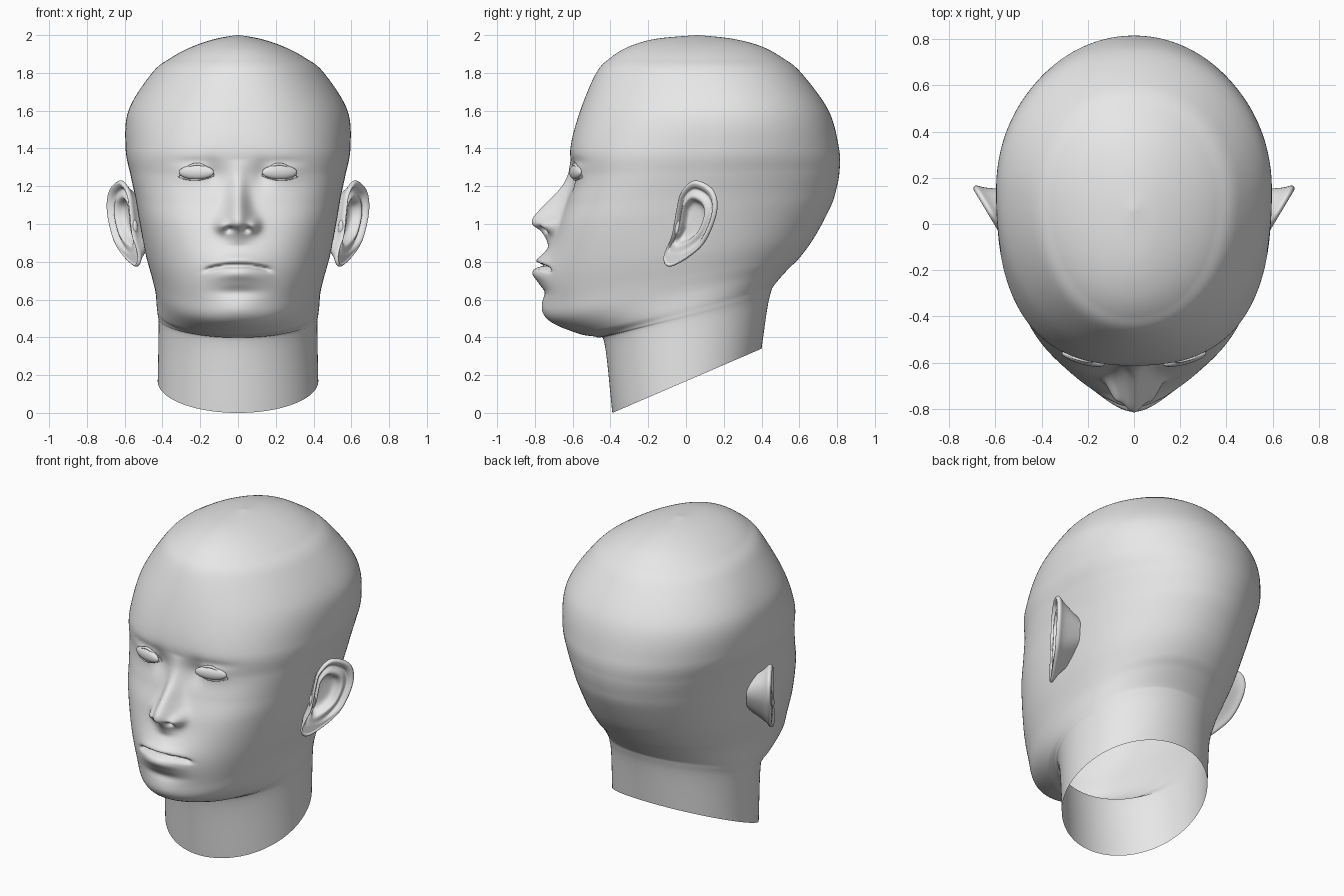
import bpy, bmesh, math
from math import sin, cos, pi, exp
from mathutils import Vector
from mathutils.bvhtree import BVHTree

if "Cube" in bpy.data.objects:
    bpy.data.objects.remove(bpy.data.objects["Cube"])

GREY = (0.8, 0.8, 0.8, 1)
grey = bpy.data.materials.new("plain_grey")
grey.use_nodes = True
grey.diffuse_color = GREY
grey.node_tree.nodes["Principled BSDF"].inputs["Base Color"].default_value = GREY


def blend(keys, position):
    """Smooth curve through keys, each a position followed by its values."""
    position = min(max(position, keys[0][0]), keys[-1][0])
    index = 0
    while index < len(keys) - 2 and position > keys[index + 1][0]:
        index += 1
    start, end = keys[index], keys[index + 1]
    before, after = keys[max(index - 1, 0)], keys[min(index + 2, len(keys) - 1)]
    span = end[0] - start[0]
    s = (position - start[0]) / span
    ease = s * s * (3 - 2 * s)
    values = []
    for k in range(1, len(start)):
        slope_in = (end[k] - before[k]) / (end[0] - before[0]) * span
        slope_out = (after[k] - start[k]) / (after[0] - start[0]) * span
        values.append(start[k] + (end[k] - start[k]) * ease
                      + slope_in * s * (1 - s) ** 2 - slope_out * s * s * (1 - s))
    return values


def numbered(points):
    return [(index, *point) for index, point in enumerate(points)]


def bump(offset, width):
    return exp(-(offset / width) ** 2)


def finish(bm, name):
    """Turn a bmesh into a smooth grey object."""
    bmesh.ops.recalc_face_normals(bm, faces=bm.faces)
    mesh = bpy.data.meshes.new(name)
    bm.to_mesh(mesh)
    mesh.materials.append(grey)
    mesh.polygons.foreach_set("use_smooth", [True] * len(mesh.polygons))
    part = bpy.data.objects.new(name, mesh)
    bpy.context.collection.objects.link(part)
    return part


def skin(rings):
    """Bridge closed rings of points with quads and cap the last one."""
    bm = bmesh.new()
    rows = [[bm.verts.new(point) for point in ring] for ring in rings]
    for low, high in zip(rows, rows[1:]):
        for j in range(len(low)):
            bm.faces.new((low[j - 1], low[j], high[j], high[j - 1]))
    bm.faces.new(rows[-1])
    return bm


# Head and neck rings: front y, front z, back y, back z, half width
RINGS = numbered([
    (-.39, 0, .4, .34, .425), (-.43, .36, .43, .55, .42), (-.47, .4, .45, .64, .425),
    (-.57, .42, .47, .68, .43), (-.72, .49, .54, .76, .437), (-.745, .6, .6, .82, .455),
    (-.735, .76, .68, .93, .49), (-.68, .98, .765, 1.09, .525), (-.63, 1.12, .795, 1.18, .545),
    (-.6, 1.25, .813, 1.28, .57), (-.612, 1.4, .81, 1.4, .595), (-.56, 1.6, .755, 1.6, .58),
    (-.475, 1.8, .61, 1.8, .455), (-.4, 1.88, .51, 1.88, .355), (-.3, 1.94, .4, 1.94, .24),
    (-.16, 1.98, .25, 1.98, .12), (.05, 2, .07, 2, .01)])

# Nose ridge: height, depth
NOSE = [(.88, 0), (.93, .045), (.965, .085), (1, .14), (1.05, .142), (1.2, .05), (1.34, 0)]


def relief(x, z):
    """Forward push of the face at a point."""
    side = abs(x)
    push = blend(NOSE, z)[0] * bump(side, .048 + .03 * bump(z - .98, .1))
    # Nostril wings and nostrils
    push += .045 * bump(side - .085, .032) * bump(z - .992, .035)
    push -= .04 * bump(side - .045, .02) * bump(z - .972, .014)
    # Muzzle, lips and mouth crease
    push += .06 * bump(side, .16) * bump(z - .765, .11)
    drop = z - .782 + .9 * side * side
    fade = 1 / (1 + exp((side - .165) * 100))
    push += .016 * fade * bump(side, .14) * bump(drop - .028, .024)
    push += .018 * fade * bump(side, .12) * bump(drop + .045, .032)
    push -= .045 * fade * bump(drop, .011)
    # Chin and the dip above it
    push += .018 * bump(side, .12) * bump(z - .55, .06)
    push -= .016 * bump(side, .12) * bump(z - .64, .03)
    # Inner eye hollow, lid fold and lid swell
    push -= .022 * bump(side - .13, .05) * bump(z - 1.26, .07)
    push -= .008 * bump(side - .24, .1) * bump(z - 1.33, .025)
    push += .01 * bump(side - .23, .09) * bump(z - 1.275, .05)
    return push


def head_ring(position, segments=200):
    """One tilted ring, packed closer at the face and squarer at the cheeks."""
    front, front_z, back, back_z, width = blend(RINGS, position)
    middle = .16 * bump(front_z - 1.6, .4)
    square = 2 + .7 * bump(front_z - 1.15, .4)
    ring = []
    for j in range(segments):
        turn = 2 * pi * j / segments - pi
        turn -= .6 * sin(turn)
        ahead, aside = cos(turn), sin(turn)
        length, power = (middle - front, square) if ahead > 0 else (back - middle, 2.05)
        reach = (abs(ahead / length) ** power + abs(aside / width) ** power) ** (-1 / power)
        x, y = reach * aside, middle - reach * ahead
        z = front_z + (back_z - front_z) * (y - front) / (back - front)
        if y < -.3 and z > .4:
            y -= relief(x, z)
        ring.append((x, y, z))
    return ring


STEPS = 20
head = skin([head_ring(i / STEPS) for i in range((len(RINGS) - 1) * STEPS + 1)])
finish(head, "head")
surface = BVHTree.FromBMesh(head)


def on_face(x, z):
    return surface.ray_cast(Vector((x, -2, z)), Vector((0, 1, 0)))[0]


def ellipsoid(name, place, size, turn):
    bm = bmesh.new()
    bmesh.ops.create_uvsphere(bm, u_segments=32, v_segments=20, radius=1)
    part = finish(bm, name)
    part.location, part.scale, part.rotation_euler.z = place, size, turn


def lid(name, side, rise, radius):
    """Thin tapered fold lying on the face along an eye edge."""
    data = bpy.data.curves.new(name, 'CURVE')
    data.dimensions = '3D'
    data.bevel_depth, data.bevel_resolution = radius, 3
    data.use_fill_caps = True
    data.materials.append(grey)
    line = data.splines.new('POLY')
    line.points.add(24)
    for k, point in enumerate(line.points):
        s = k / 24
        arch = sin(pi * s)
        spot = on_face(side * (.125 + .19 * s), 1.256 - .008 * s + rise * max(arch, 0) ** .8)
        point.co = (spot.x, spot.y - .006 * arch, spot.z, 1)
        point.radius = .3 + .7 * arch
    line.use_smooth = True
    bpy.context.collection.objects.link(bpy.data.objects.new(name, data))


# Ear outline (y, z) from the top round the back, and cross-section (scale, lift)
OUTLINE = [(.05, 1.23), (.145, 1.18), (.165, 1.07), (.11, .92), (.03, .835),
           (-.08, .775), (-.115, .82), (-.07, .94), (-.045, 1.08), (-.02, 1.17)]
SECTION = numbered([(.45, -.13), (.82, -.035), (1, 0), (.94, .018), (.85, .01),
                    (.77, -.008), (.63, .006), (.54, 0), (.4, -.04), (.02, -.046)])


def ear(name, side):
    count = len(OUTLINE)
    loop = [(k, *OUTLINE[k % count]) for k in range(-2, count + 3)]
    middle_y, middle_z = .015, 1.02
    rings = []
    for step in range((len(SECTION) - 1) * 4 + 1):
        scale, lift = blend(SECTION, step / 4)
        ring = []
        for j in range(80):
            edge_y, edge_z = blend(loop, j * count / 80)
            y = middle_y + (edge_y - middle_y) * scale
            z = middle_z + (edge_z - middle_z) * scale
            # The lobe is plain, without rim or hollow
            lobe = min(max((.92 - z) / .08, 0), 1) if step > 11 else 0
            height = lift + (.008 - lift) * lobe
            x = .585 + .6 * y + .86 * height
            ring.append((side * x, y - .5 * height, z))
        rings.append(ring)
    finish(skin(rings), name)


for side, label in ((1, "left"), (-1, "right")):
    ear(label + "_ear", side)
    ellipsoid(label + "_ear_tragus", (side * .548, -.045, .98), (.018, .022, .042), 0)
    centre = on_face(side * .22, 1.274) + Vector((0, .004, 0))
    ellipsoid(label + "_eye", centre, (.096, .024, .038), side * .27)
    lid(label + "_upper_lid", side, .064, .008)
    lid(label + "_lower_lid", side, -.018, .005)

# Inner mouth pocket, seen through the open neck
angles = [2 * pi * k / 32 for k in range(32)]
pocket = [[(wide * cos(a), y, .77 + tall * sin(a)) for a in angles]
          for y, wide, tall in ((-.66, .15, .04), (-.58, .17, .1), (-.4, .15, .1), (-.3, .11, .08))]
finish(skin(pocket), "mouth_pocket")
